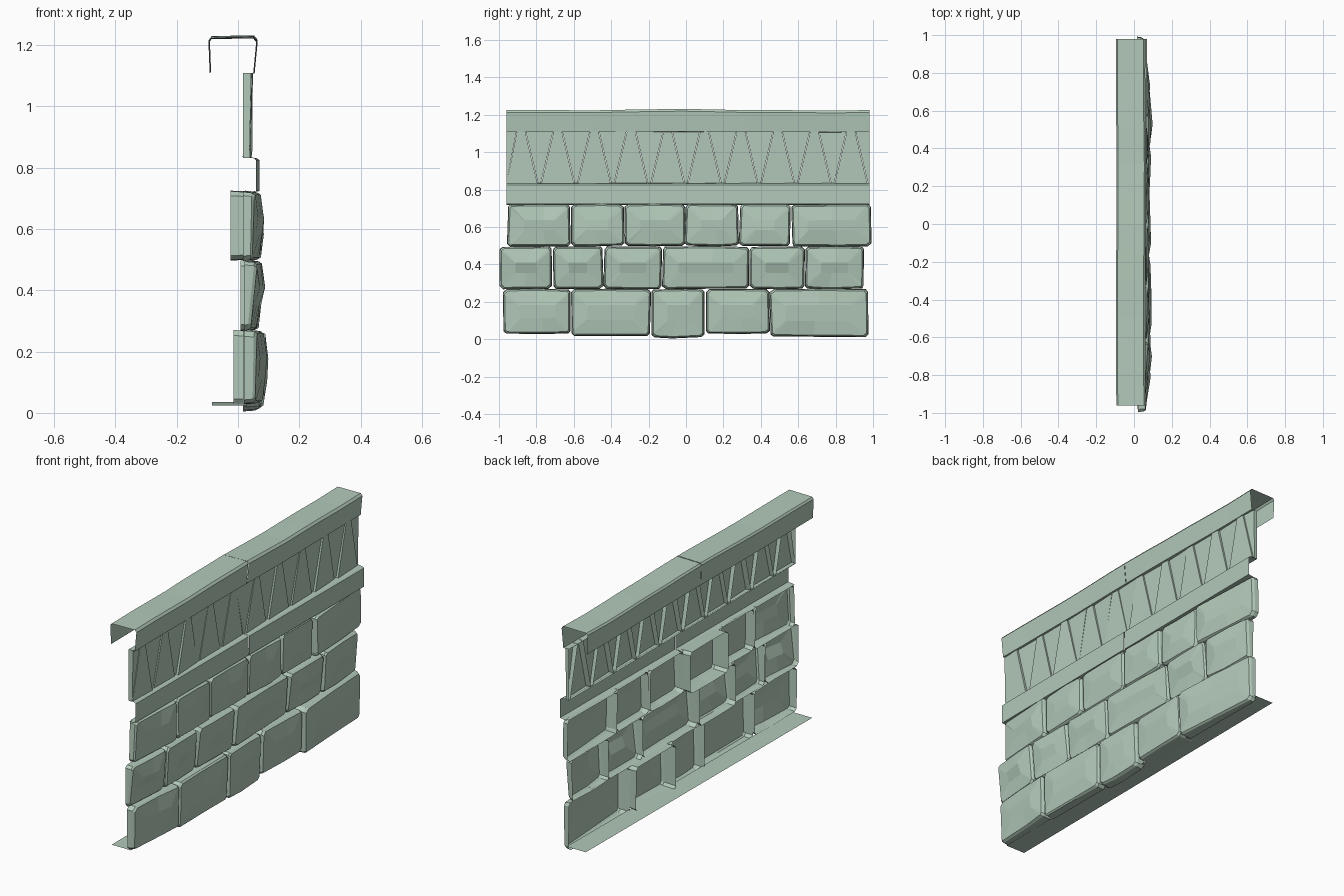
import bpy, random

if "Cube" in bpy.data.objects:
    bpy.data.objects.remove(bpy.data.objects["Cube"])

random.seed(11)
Y0, Y1 = -0.96, 0.98          # wall ends

stone_mat = bpy.data.materials.new("grey_green_stone")
stone_mat.diffuse_color = (0.45, 0.59, 0.49, 1)
stone_mat.use_nodes = True
stone_mat.node_tree.nodes["Principled BSDF"].inputs["Base Color"].default_value = stone_mat.diffuse_color


def jit(a):
    return random.uniform(-a, a)


def add_mesh(name, verts, faces):
    me = bpy.data.meshes.new(name)
    me.from_pydata(verts, [], faces)
    me.update()
    me.materials.append(stone_mat)
    ob = bpy.data.objects.new(name, me)
    bpy.context.collection.objects.link(ob)
    return ob


def loft(name, rings, closed=False):
    """Skin a list of equal-length point rings."""
    n = len(rings[0])
    verts = [p for r in rings for p in r]
    faces = []
    for k in range(len(rings) - 1):
        for i in range(n if closed else n - 1):
            j = (i + 1) % n
            faces.append((k*n + i, k*n + j, (k+1)*n + j, (k+1)*n + i))
    if closed:
        faces.append(tuple(range((len(rings) - 1) * n, len(rings) * n)))
    return add_mesh(name, verts, faces)


def stone(name, y0, y1, z0, z1, back, front, lean_z, lean_y):
    """Open-backed stone: chamfered outline, worn edge, tilted front."""
    cy, cz = (y0 + y1) / 2, (z0 + z1) / 2
    c = 0.015
    outline = [(y0 + c, z0), (cy + jit(0.05), z0 - 0.002), (y1 - c, z0), (y1, z0 + c),
               (y1, z1 - c), (y1 - c, z1), (cy + jit(0.05), z1 + 0.001), (y0 + c, z1),
               (y0, z1 - c), (y0, z0 + c)]
    outline = [(y + jit(0.005), z + jit(0.003)) for y, z in outline]

    def ring(inset, x, noise):
        ky = 1 - 2 * inset / (y1 - y0)
        kz = 1 - 2 * inset / (z1 - z0)
        return [(x + jit(noise) + lean_z * (z - cz) + lean_y * (y - cy), cy + (y - cy) * ky,
                 cz + (z - cz) * kz) for y, z in outline]

    rings = [[(back, y, z) for y, z in outline],
             ring(0.003, front - 0.022, 0.003),
             ring(0.010, front - 0.011, 0.002),
             ring(0.085, front - 0.001, 0.001)]
    return loft(name, rings, closed=True)


# three courses of stones: joints along y, bottom, top, back, front, lean
courses = [
    ("lower", [-0.978, -0.612, -0.187, 0.103, 0.447, 0.978], 0.027, 0.268, 0.086, 0.02),
    ("middle", [-1.0, -0.715, -0.442, -0.127, 0.34, 0.633, 0.955], 0.270, 0.496, 0.076, 0.07),
    ("upper", [-0.955, -0.615, -0.332, -0.005, 0.285, 0.562, 0.99], 0.499, 0.722, 0.077, 0.01),
]
drop = [0.003, -0.008, -0.018, 0.002, -0.014]
deep = {"lower_stone_4": -0.015, "upper_stone_3": -0.025, "middle_stone_3": 0.008}
for row, joints, z0, z1, front, lean in courses:
    for i in range(len(joints) - 1):
        name = f"{row}_stone_{i + 1}"
        end = i in (0, len(joints) - 2)
        back = deep.get(name, 0.02 + jit(0.006))
        # end stones thin out towards the wall ends
        tilt = 0.06 * (1 if i == 0 else -1) if end else jit(0.03)
        stone(name, joints[i] + 0.002, joints[i + 1] - 0.002,
              z0 + (drop[i] if row == "lower" else 0), z1, back,
              front - (0.004 if end else jit(0.004)), lean + jit(0.02), tilt)


# coping and ledge: profiles swept along y in two halves
def sweep(name, profile, ys, shift):
    top = max(z for _, z in profile)
    rings = []
    for y in ys:
        dx, dz = shift(y)
        rings.append([(x + dx, y, z + (dz if z > top - 0.03 else dz * 0.3))
                      for x, z in profile])
    return loft(name, rings)


coping = [(-0.090, 1.11), (-0.094, 1.212), (-0.086, 1.222), (0.052, 1.224),
          (0.062, 1.212), (0.052, 1.108), (0.022, 1.106)]
ledge = [(0.018, 0.837), (0.056, 0.831), (0.064, 0.825), (0.064, 0.724), (0.025, 0.718)]
halves = [("left", [Y0, -0.78, -0.5, -0.4, -0.3, -0.12, -0.001]),
          ("right", [0.001, 0.15, 0.32, 0.5, 0.62, 0.8, Y1])]
for side, ys in halves:
    sweep(f"coping_{side}", coping, ys,
          lambda y: (jit(0.003), 0.009 * (1 - min(1, abs(y) * 2.5)) + jit(0.002)))
    sweep(f"ledge_{side}", ledge, [ys[0], ys[3], ys[-1]],
          lambda y: (0.006 * y, jit(0.001)))

# frieze: alternating upright and inverted wedges, each tilted a little
P, ZB, ZT = 0.196, 0.832, 1.11


def wedge(name, mid, half_bottom, half_top, front):
    shape = [(mid - half_bottom, ZB), (mid + half_bottom, ZB),
             (mid + half_top, ZT), (mid - half_top, ZT)]
    shape = [(max(Y0, min(Y1, y)), z) for y, z in shape]
    tilt = jit(0.05)
    loft(name, [[(0.016, y, z) for y, z in shape],
                [(front + tilt * (y - mid) + 0.02 * (z - 1), y, z) for y, z in shape]],
         closed=True)


for k in range(-5, 5):
    wedge(f"upright_wedge_{k + 6}", (k + 0.5) * P, P/2 - 0.010, 0.022, 0.043 + jit(0.004))
for k in range(-5, 6):
    wedge(f"inverted_wedge_{k + 6}", k * P, 0.007, P/2 - 0.025, 0.037 + jit(0.004))

# thin base strip behind the lowest course
add_mesh("base_strip",
         [(-0.085, Y0, 0.024), (0.03, Y0, 0.024), (0.03, Y1, 0.036), (-0.085, Y1, 0.036)],
         [(0, 1, 2, 3)])
